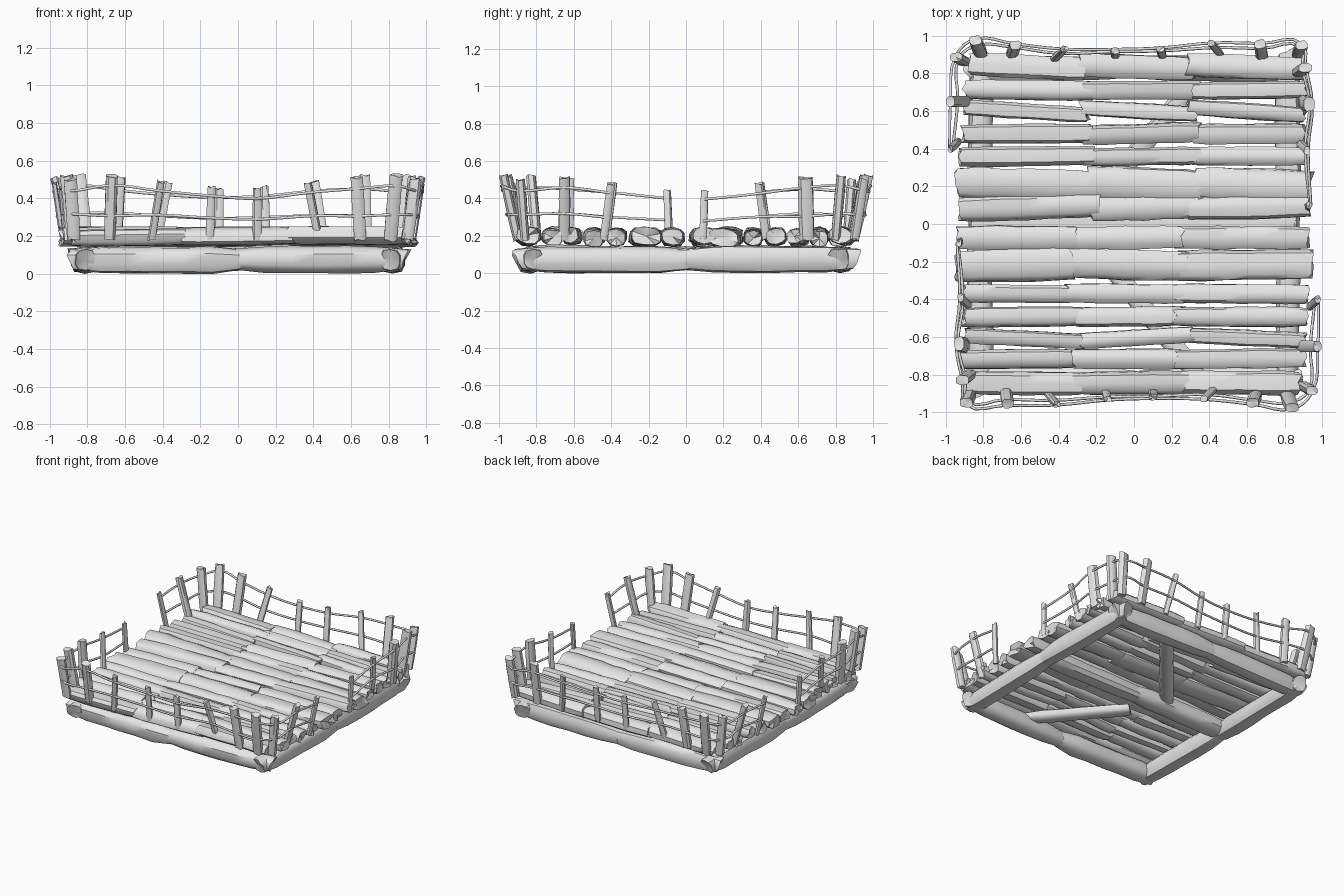
import bpy, bmesh, math, random
from mathutils import Vector

random.seed(7)
cube = bpy.data.objects.get("Cube")
if cube:
    bpy.data.objects.remove(cube, do_unlink=True)

wood = bpy.data.materials.new("plain_grey_wood")
wood.use_nodes = True
GREY = (0.8, 0.8, 0.8, 1)
wood.diffuse_color = GREY
wood.node_tree.nodes["Principled BSDF"].inputs["Base Color"].default_value = GREY


def log(name, start, end, half_w, half_h, sides=10, rings=7, jag=0.01, rough=0.1,
        taper=0.85, mitre=None, roll=0.0):
    """Rough hewn log: a lofted uneven profile with splintered ends.
    mitre points out of the frame and cuts the start on a slant."""
    a, b = Vector(start), Vector(end)
    axis = (b - a).normalized()
    ref = Vector((0, 0, 1)) if abs(axis.z) < 0.7 else Vector((0, 1, 0))
    side = axis.cross(ref).normalized()
    up = side.cross(axis)
    side, up = (side * math.cos(roll) + up * math.sin(roll),
                up * math.cos(roll) - side * math.sin(roll))
    groove = [1 + random.uniform(-rough, rough * 0.6) for _ in range(sides)]
    bm = bmesh.new()
    loops = []
    for i in range(rings):
        t = i / (rings - 1)
        at_end = i in (0, rings - 1)
        swell = (taper if at_end else 1) * random.uniform(0.95, 1.04)
        loop = []
        for j in range(sides):
            ang = math.tau * (j + 0.5) / sides
            # squared-off round section
            c, s = math.cos(ang), math.sin(ang)
            c = math.copysign(abs(c) ** 0.75, c)
            s = math.copysign(abs(s) ** 0.75, s)
            k = swell * groove[j] * random.uniform(0.97, 1.03)
            offset = side * (c * half_w * k) + up * (s * half_h * k)
            p = a.lerp(b, t) + offset
            if at_end:
                p += axis * random.uniform(-jag, jag)
            if mitre and i == 0:
                p -= axis * (offset.dot(mitre) * 0.3 + offset.z * 0.4)
            loop.append(bm.verts.new(p))
        loops.append(loop)
    for low, high in zip(loops, loops[1:]):
        for j in range(sides):
            k = (j + 1) % sides
            bm.faces.new((low[j], low[k], high[k], high[j]))
    # fan caps with a slightly sunken heart
    for loop, sign in ((loops[0], 1), (loops[-1], -1)):
        mid = sum((v.co for v in loop), Vector()) / sides + axis * (sign * jag * 0.5)
        heart = bm.verts.new(mid)
        for j in range(sides):
            bm.faces.new((loop[j], loop[(j + 1) % sides], heart))
    bmesh.ops.recalc_face_normals(bm, faces=bm.faces)
    mesh = bpy.data.meshes.new(name)
    bm.to_mesh(mesh)
    bm.free()
    mesh.materials.append(wood)
    obj = bpy.data.objects.new(name, mesh)
    bpy.context.collection.objects.link(obj)
    return obj


def rail(name, points, radius=0.008):
    """Thin cord strung through the posts."""
    curve = bpy.data.curves.new(name, "CURVE")
    curve.dimensions = "3D"
    curve.bevel_depth = radius
    curve.bevel_resolution = 1
    curve.resolution_u = 4
    curve.use_fill_caps = True
    spline = curve.splines.new("BEZIER")
    spline.bezier_points.add(len(points) - 1)
    for bp, p in zip(spline.bezier_points, points):
        bp.co = p
        bp.handle_left_type = bp.handle_right_type = "AUTO"
    curve.materials.append(wood)
    obj = bpy.data.objects.new(name, curve)
    bpy.context.collection.objects.link(obj)


logs = []

# Base frame: two slant-cut logs on each edge, and a pair across the middle
Z = 0.074
for s in (1, -1):
    for h in (1, -1):
        logs.append(log("frame_edge_log", (s * h * 0.875, s * -0.815, Z), (s * h * -0.01, s * -0.835, Z),
                        0.07, 0.072, jag=0.012, rough=0.07, taper=0.8, mitre=Vector((0, -s, 0))))
        logs.append(log("frame_side_log", (s * 0.81, s * h * 0.895, Z), (s * 0.825, s * h * -0.01, Z),
                        0.068, 0.072, jag=0.012, rough=0.07, taper=0.8, mitre=Vector((s, 0, 0))))
    logs.append(log("middle_beam", (s * 0.86, 0, Z + 0.01), (s * -0.01, 0, Z + 0.01), 0.075, 0.064))

# Diagonal braces under the deck
logs.append(log("back_brace", (0.3, 0.72, 0.115), (-0.29, 0.02, 0.1), 0.056, 0.04))
logs.append(log("front_brace", (0.34, -0.81, 0.115), (-0.14, -0.21, 0.1), 0.056, 0.04))

# Deck rows: centre y, half width, left end, two seams, right end, slant
ROWS = [(0.833, 0.062, -0.87, -0.28, 0.3, 0.9, -0.01), (0.71, 0.05, -0.9, -0.24, 0.34, 0.92, 0),
        (0.6, 0.042, -0.9, -0.26, 0.31, 0.91, -0.02), (0.48, 0.052, -0.91, -0.25, 0.33, 0.91, 0.005),
        (0.36, 0.05, -0.92, -0.24, 0.34, 0.91, 0), (0.21, 0.083, -0.94, -0.22, 0.35, 0.94, -0.01),
        (0.088, 0.063, -0.92, -0.21, 0.31, 0.93, 0.01), (-0.072, 0.062, -0.94, -0.33, 0.24, 0.92, 0),
        (-0.22, 0.083, -0.94, -0.35, 0.27, 0.94, -0.01), (-0.37, 0.05, -0.91, -0.34, 0.24, 0.92, 0),
        (-0.492, 0.053, -0.91, -0.29, 0.24, 0.91, 0), (-0.605, 0.041, -0.9, -0.29, 0.29, 0.91, 0.018),
        (-0.715, 0.052, -0.92, -0.34, 0.24, 0.91, 0), (-0.843, 0.062, -0.88, -0.29, 0.28, 0.88, 0.005)]
for y, w, *seams, slant in ROWS:
    for n, (x0, x1) in enumerate(zip(seams, seams[1:])):
        z0 = 0.195 + random.uniform(-0.01, 0.01)
        z1 = 0.195 + random.uniform(-0.01, 0.01)
        tilt = slant * (-1 if y < 0 and n != 1 else 1) + random.uniform(-0.005, 0.005)
        logs.append(log("deck_plank", (x0 - (0.02 if n else 0), y - tilt, z0),
                        (x1 + (0.02 if n < 2 else 0), y + tilt, z1),
                        w * 1.04, 0.037 + w * 0.18, jag=0.017, rough=0.1, taper=0.93,
                        roll=random.uniform(-0.12, 0.12)))

# Posts for half the perimeter: base x y, top x y z, half width
POSTS = [(-0.92, -0.09, -0.93, -0.1, 0.44, 0.022), (-0.88, -0.43, -0.92, -0.39, 0.48, 0.024),
         (-0.9, -0.645, -0.93, -0.635, 0.51, 0.042), (-0.87, -0.8, -0.91, -0.83, 0.52, 0.038),
         (-0.87, -0.9, -0.89, -0.95, 0.5, 0.036), (-0.68, -0.89, -0.67, -0.955, 0.52, 0.036),
         (-0.46, -0.9, -0.41, -0.96, 0.49, 0.023), (-0.15, -0.89, -0.14, -0.93, 0.46, 0.024),
         (0.1, -0.89, 0.1, -0.92, 0.45, 0.025), (0.43, -0.87, 0.37, -0.93, 0.48, 0.024),
         (0.65, -0.9, 0.63, -0.95, 0.51, 0.036), (0.81, -0.9, 0.84, -0.975, 0.52, 0.038),
         (0.9, -0.86, 0.945, -0.885, 0.5, 0.036), (0.88, -0.65, 0.975, -0.65, 0.51, 0.032),
         (0.93, -0.44, 0.975, -0.4, 0.48, 0.022)]
for s in (1, -1):
    ends = []
    for bx, by, tx, ty, tz, r in POSTS:
        a, b = Vector((s * bx, s * by, 0.18)), Vector((s * tx, s * ty, tz))
        # broad posts are flat, facing outward
        on_side = abs(bx) > 0.86 and abs(by) < 0.7
        w, d = (r * 0.75, r) if on_side else (r, r * 0.75)
        logs.append(log("rail_post", a, b, w, d, sides=8, rings=4, jag=0.008, taper=0.95))
        out = Vector((a.x if on_side else 0.4 * a.x, 0 if on_side else a.y, 0)).normalized()
        ends.append((a, b, out * r * 0.5))
    for label, f in (("upper_rail", 0.82), ("lower_rail", 0.4)):
        rail(label, [a.lerp(b, f + random.uniform(-0.03, 0.03)) + o for a, b, o in ends])

# Smooth rounded wood, keeping splintered ends sharp
bpy.ops.object.select_all(action="DESELECT")
for obj in logs:
    obj.select_set(True)
bpy.context.view_layer.objects.active = logs[0]
bpy.ops.object.shade_smooth_by_angle(angle=math.radians(42))
